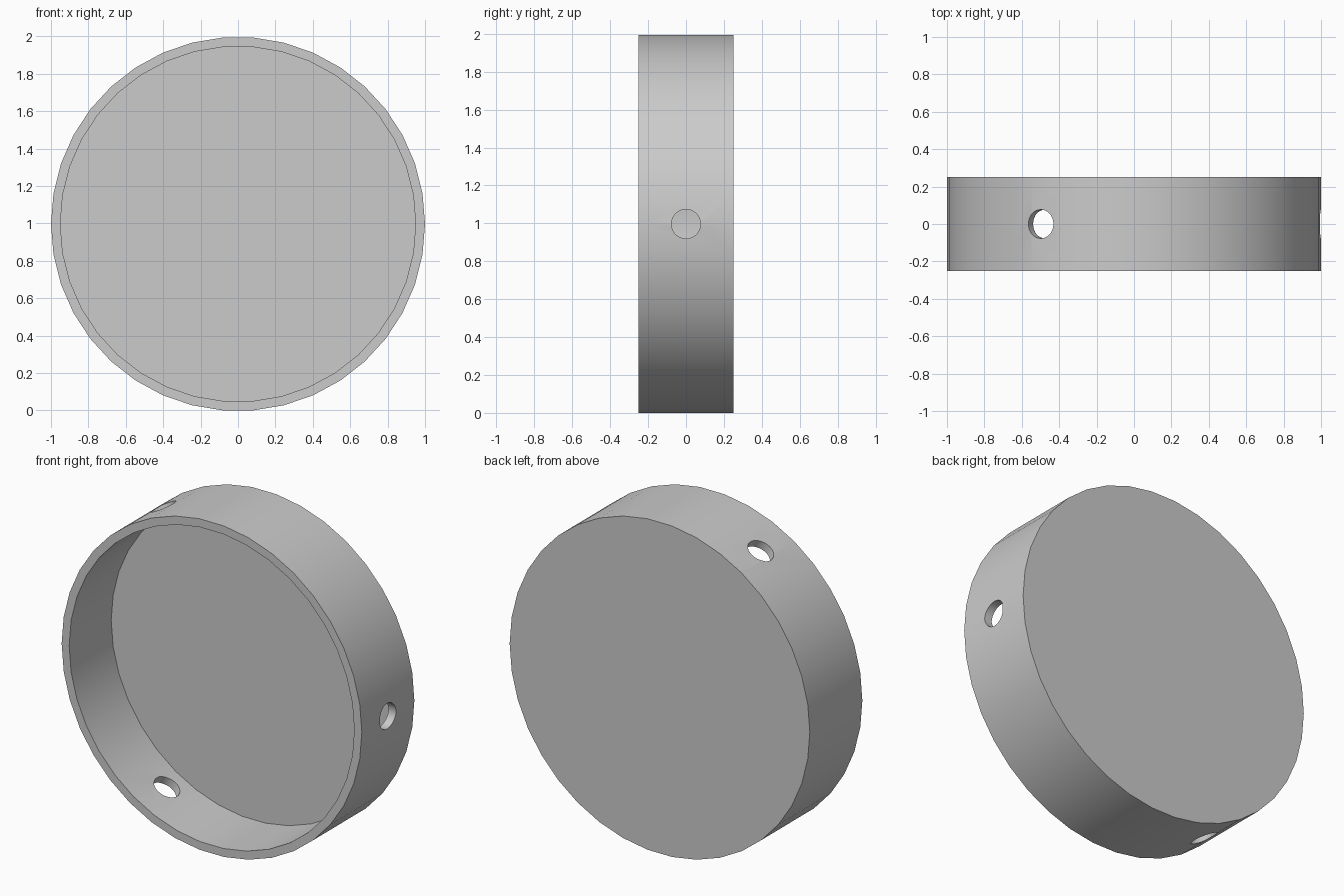
import bpy
from math import radians, cos, sin, pi

SIDES = 38
RADIUS, WALL, DEPTH, FLOOR = 1.0, 0.05, 0.5, 0.1
HOLE_RADIUS = 0.077

cube = bpy.data.objects.get("Cube")
if cube:
    bpy.data.objects.remove(cube, do_unlink=True)

grey = bpy.data.materials.new("plain_grey")
grey.use_nodes = True
colour = (0.6, 0.6, 0.6, 1)
grey.diffuse_color = colour
grey.node_tree.nodes["Principled BSDF"].inputs["Base Color"].default_value = colour


def cylinder(name, radius, depth, sides, location, rotation):
    bpy.ops.mesh.primitive_cylinder_add(vertices=sides, radius=radius, depth=depth,
                                        location=location, rotation=rotation)
    obj = bpy.context.object
    obj.name = name
    obj.data.materials.append(grey)
    return obj


def cut(body, cutter):
    mod = body.modifiers.new("cut", "BOOLEAN")
    mod.operation = "DIFFERENCE"
    mod.solver = "EXACT"
    mod.object = cutter
    bpy.context.view_layer.objects.active = body
    bpy.ops.object.modifier_apply(modifier=mod.name)
    bpy.data.objects.remove(cutter, do_unlink=True)


# Round dish standing on its rim, closed at the back
facing = (pi / 2, pi / 2, 0)
dish = cylinder("round_dish", RADIUS, DEPTH, SIDES, (0, 0, 1), facing)

# Cavity open to the front
cavity = cylinder("cavity_cutter", RADIUS - WALL, DEPTH, SIDES, (0, -FLOOR, 1), facing)
cut(dish, cavity)

# Three holes evenly spaced around the rim
for i in range(3):
    a = radians(120 * i)
    mid = RADIUS - WALL / 2
    hole = cylinder("hole_cutter", HOLE_RADIUS, 0.3, 32,
                    (mid * cos(a), 0, 1 + mid * sin(a)), (0, pi / 2 - a, 0))
    cut(dish, hole)

# Smooth rim with crisp edges, resting exactly on the ground
bpy.ops.object.select_all(action="DESELECT")
dish.select_set(True)
bpy.context.view_layer.objects.active = dish
bpy.ops.object.transform_apply(location=True, rotation=True, scale=True)
lowest = min(v.co.z for v in dish.data.vertices)
for v in dish.data.vertices:
    v.co.z -= lowest
bpy.ops.object.shade_smooth_by_angle(angle=radians(30))
